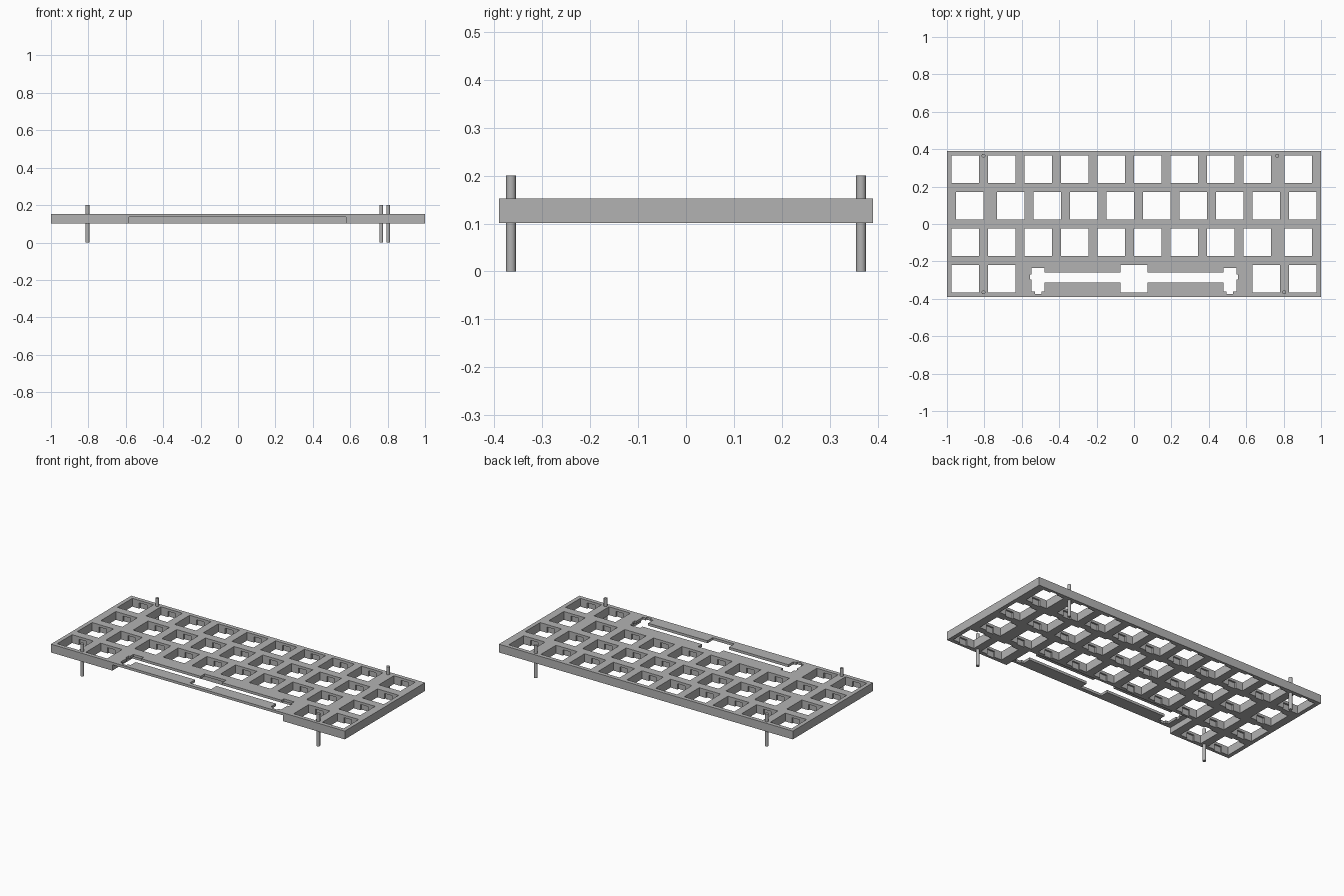
import bpy, bmesh, math
from mathutils import Matrix, Vector

if "Cube" in bpy.data.objects:
    bpy.data.objects.remove(bpy.data.objects["Cube"])

U = 2 / 10.25            # one key pitch
MM = U / 19.05           # one millimetre
TOP, BOTTOM = 0.152, 0.101
SKIN = TOP - 1.5 * MM    # underside of the thin upper layer
HOLE = 14.2 * MM

grey = bpy.data.materials.new("light_grey")
grey.diffuse_color = (0.45, 0.45, 0.45, 1)
grey.use_nodes = True
grey.node_tree.nodes["Principled BSDF"].inputs["Base Color"].default_value = grey.diffuse_color


def make_object(name, bm):
    bmesh.ops.recalc_face_normals(bm, faces=bm.faces)
    mesh = bpy.data.meshes.new(name)
    bm.to_mesh(mesh)
    bm.free()
    mesh.materials.append(grey)
    ob = bpy.data.objects.new(name, mesh)
    bpy.context.collection.objects.link(ob)
    return ob


def add_box(bm, x0, x1, y0, y1, z0, z1):
    centre = Vector((x0 + x1, y0 + y1, z0 + z1)) / 2
    size = (x1 - x0, y1 - y0, z1 - z0, 1)
    bmesh.ops.create_cube(bm, size=1, matrix=Matrix.Translation(centre) @ Matrix.Diagonal(size))


def boxes(name, items):
    bm = bmesh.new()
    for item in items:
        add_box(bm, *item)
    return make_object(name, bm)


def prism(name, pts, z0, z1):
    bm = bmesh.new()
    face = bm.faces.new([bm.verts.new((x, y, z0)) for x, y in pts])
    ext = bmesh.ops.extrude_face_region(bm, geom=[face])
    verts = [g for g in ext["geom"] if isinstance(g, bmesh.types.BMVert)]
    bmesh.ops.translate(bm, verts=verts, vec=(0, 0, z1 - z0))
    return make_object(name, bm)


def cut(target, cutter):
    cutter.hide_render = True
    mod = target.modifiers.new("cut", 'BOOLEAN')
    mod.operation, mod.solver, mod.object = 'DIFFERENCE', 'EXACT', cutter
    bpy.context.view_layer.objects.active = target
    bpy.ops.object.modifier_apply(modifier=mod.name)
    bpy.data.objects.remove(cutter)


# Switch plate
plate = boxes("switch_plate", [(-1, 1, -2 * U, 2 * U, BOTTOM, TOP)])

# Key centres, in pitches from the left edge, back row first
wide_right = [i + 0.5 for i in range(9)] + [9.625]
wide_left = [0.625] + [i + 1.75 for i in range(9)]
rows = [wide_right, wide_left, wide_right, [0.5, 1.5, 8.75, 9.75]]
keys = [(-1 + c * U, (1.5 - r) * U) for r, row in enumerate(rows) for c in row]

# Thin area under the long bar, open to the front
cut(plate, boxes("recess_cutter", [(-0.582, 0.578, -0.5, -U, 0, SKIN)]))

# Square key holes, then clip notches below the thin upper layer
h = HOLE / 2
cut(plate, boxes("hole_cutter", [(x - h, x + h, y - h, y + h, 0, 0.3) for x, y in keys]))
n = 2.5 * MM
d = h + MM
cut(plate, boxes("notch_cutter", [(x - n, x + n, y - d, y + d, 0, SKIN) for x, y in keys]))

# Long bar opening: right half outline, mirrored to the left
s = 50 * MM
w = 3.375 * MM
half = [(h, h), (h, 3.3 * MM), (s - w, 3.3 * MM), (s - w, 5.53 * MM), (s + w, 5.53 * MM),
        (s + w, 2.3 * MM), (s + w + 0.9 * MM, 2.3 * MM), (s + w + 0.9 * MM, -0.5 * MM),
        (s + w, -0.5 * MM), (s + w, -6.77 * MM), (s + 1.6 * MM, -6.77 * MM),
        (s + 1.6 * MM, -7.97 * MM), (s - 1.6 * MM, -7.97 * MM), (s - 1.6 * MM, -6.77 * MM),
        (s - w, -6.77 * MM), (s - w, -2 * MM), (h, -2 * MM), (h, -h)]
outline = half + [(-x, y) for x, y in reversed(half)]
cut(plate, prism("bar_cutter", [(x, y - 1.5 * U) for x, y in outline], 0, 0.3))

# Mounting pins
pins = {"back_left_pin": (-0.805, 0.365), "back_right_pin": (0.766, 0.365),
        "front_left_pin": (-0.805, -0.365), "front_right_pin": (0.803, -0.365)}
for name, (x, y) in pins.items():
    bpy.ops.mesh.primitive_cylinder_add(vertices=32, radius=MM, depth=0.2, location=(x, y, 0.1))
    pin = bpy.context.object
    pin.name = name
    pin.data.materials.append(grey)
    bpy.ops.object.shade_smooth_by_angle(angle=math.radians(40))
